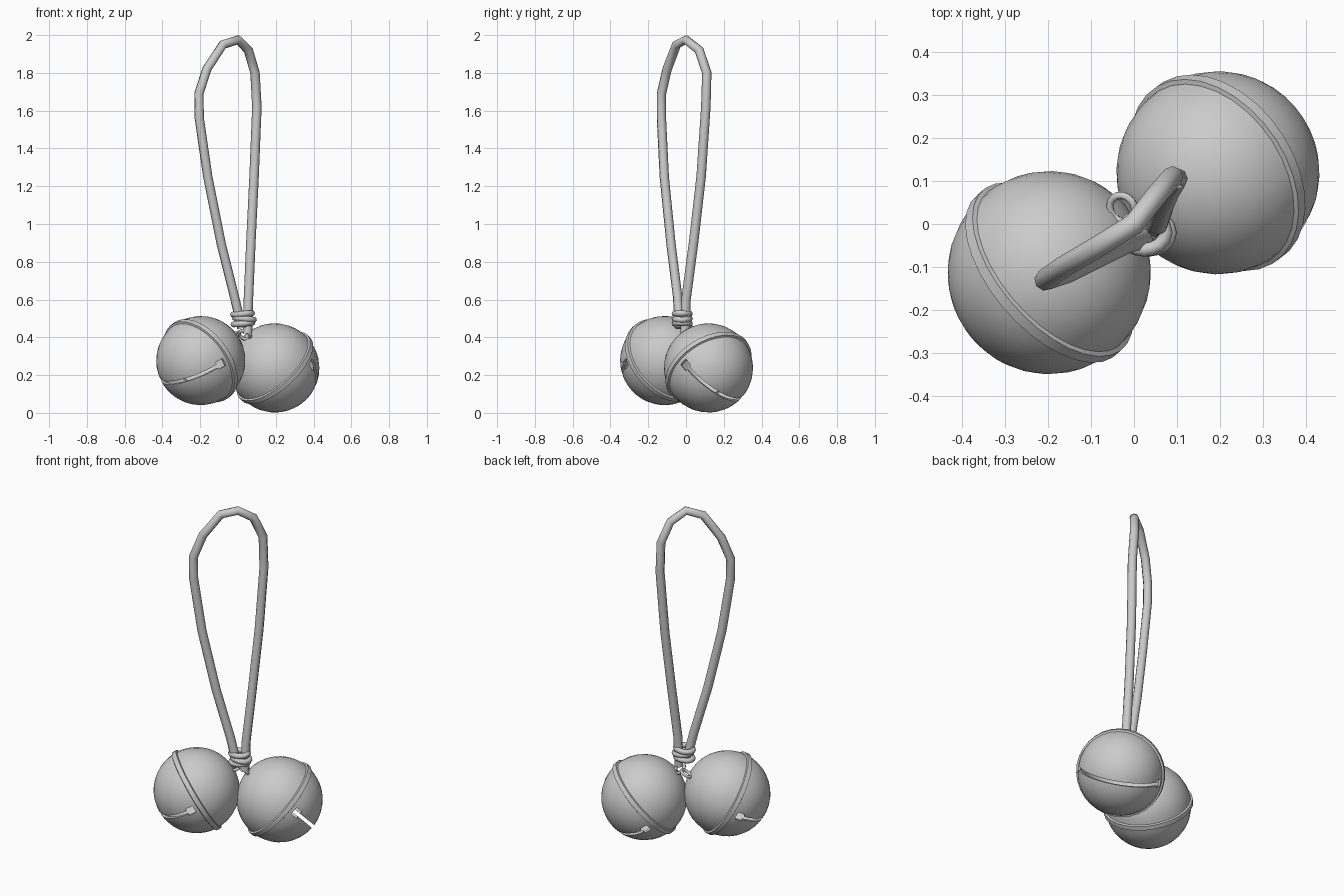
import bpy, bmesh, math
from mathutils import Vector, Matrix

if "Cube" in bpy.data.objects:
    bpy.data.objects.remove(bpy.data.objects["Cube"])

R = 0.236


def new_object(name, bm):
    mesh = bpy.data.meshes.new(name)
    bm.to_mesh(mesh)
    bm.free()
    obj = bpy.data.objects.new(name, mesh)
    bpy.context.collection.objects.link(obj)
    return obj


def smooth(obj, angle=40):
    bpy.ops.object.select_all(action='DESELECT')
    obj.select_set(True)
    bpy.context.view_layer.objects.active = obj
    bpy.ops.object.shade_smooth_by_angle(angle=math.radians(angle))


def box_cutter(name, size, z):
    bm = bmesh.new()
    bmesh.ops.create_cube(bm, size=1)
    bmesh.ops.scale(bm, verts=bm.verts, vec=size)
    bmesh.ops.translate(bm, verts=bm.verts, vec=(0, 0, z))
    obj = new_object(name, bm)
    obj.hide_render = True
    return obj


def tube(name, points, radius, cyclic=False):
    curve = bpy.data.curves.new(name, 'CURVE')
    curve.dimensions = '3D'
    curve.bevel_depth = radius
    curve.bevel_resolution = 2
    curve.use_fill_caps = True
    spline = curve.splines.new('POLY')
    spline.points.add(len(points) - 1)
    for p, co in zip(spline.points, points):
        p.co = (*co, 1)
    spline.use_cyclic_u = cyclic
    spline.use_smooth = True
    obj = bpy.data.objects.new(name, curve)
    bpy.context.collection.objects.link(obj)
    return obj


def ring(radius_x, radius_y, n):
    return [(radius_x * math.cos(2 * math.pi * i / n),
             radius_y * math.sin(2 * math.pi * i / n), 0) for i in range(n)]


def bell(name, center, axis, slit_end):
    # local z points to the hanging loop, local x along the slit
    z = Vector(axis).normalized()
    e = Vector(slit_end)
    x = (e - z * e.dot(z)).normalized()
    y = z.cross(x)
    frame = Matrix.Translation(center) @ Matrix((x, y, z)).transposed().to_4x4()

    # round shell with a raised seam band
    arc = [math.radians(a) for a in (90, 81, 72, 63, 54, 45, 36, 27, 18, 10, 4)]
    half = [(R * math.cos(a), R * math.sin(a)) for a in arc]
    half[0] = (0, R)
    band = [(R + 0.010, 0.013), (R + 0.010, -0.013)]
    profile = half + band + [(r, -h) for r, h in reversed(half)]
    bm = bmesh.new()
    verts = [bm.verts.new((r, 0, h)) for r, h in profile]
    edges = [bm.edges.new(pair) for pair in zip(verts, verts[1:])]
    bmesh.ops.spin(bm, geom=verts + edges, cent=(0, 0, 0), axis=(0, 0, 1),
                   angle=2 * math.pi, steps=32)
    bmesh.ops.remove_doubles(bm, verts=bm.verts, dist=1e-4)
    bmesh.ops.recalc_face_normals(bm, faces=bm.faces)
    obj = new_object(name, bm)
    shell = obj.modifiers.new("shell", 'SOLIDIFY')
    shell.thickness = 0.014
    shell.offset = -1

    # slit across the bottom with a square hole at each end
    cutters = [box_cutter("slit_cutter", (0.7, 0.020, 0.3), -0.21),
               box_cutter("hole_cutter", (0.7, 0.044, 0.044), -0.058)]
    for c in cutters:
        m = obj.modifiers.new(c.name, 'BOOLEAN')
        m.operation = 'DIFFERENCE'
        m.solver = 'EXACT'
        m.object = c
    bpy.context.view_layer.update()
    graph = bpy.context.evaluated_depsgraph_get()
    baked = bpy.data.meshes.new_from_object(obj.evaluated_get(graph))
    obj.modifiers.clear()
    obj.data = baked
    for c in cutters:
        bpy.data.objects.remove(c)
    obj.matrix_world = frame
    smooth(obj)

    # hanging loop
    loop = tube(name + "_loop", ring(0.032, 0.032, 16), 0.009, True)
    loop.matrix_world = frame @ Matrix.Translation((0, 0, R + 0.025)) @ Matrix.Rotation(math.pi / 2, 4, 'X')


bell("left_bell", (-0.197, -0.113, 0.277), (0.65, 0.57, 0.50), (0.127, -0.198, -0.005))
bell("right_bell", (0.195, 0.119, 0.238), (-0.60, -0.42, 0.66), (0.185, -0.14, 0.04))

# hanging cord, one long strand folded over at the top
tube("cord", [
    (0.05, -0.005, 0.42), (0.055, 0.0, 0.6), (0.068, 0.04, 0.9), (0.085, 0.08, 1.25),
    (0.10, 0.105, 1.62), (0.09, 0.11, 1.80), (0.055, 0.07, 1.92), (0.0, 0.0, 1.975),
    (-0.08, -0.05, 1.95), (-0.165, -0.10, 1.82), (-0.207, -0.13, 1.69),
    (-0.205, -0.13, 1.56), (-0.16, -0.115, 1.25), (-0.09, -0.08, 0.9),
    (-0.02, -0.045, 0.62), (0.02, -0.035, 0.45)], 0.025)

# wrapped knot of three turns
for i, (zc, tilt, dx) in enumerate([(0.473, -5, -0.002), (0.498, 6, 0.006), (0.524, -4, -0.004)]):
    turn = tube("knot_turn_%d" % (i + 1), ring(0.050, 0.040, 16), 0.016, True)
    turn.location = (0.028 + dx, -0.02, zc)
    turn.rotation_euler = (0, math.radians(tilt), 0)
